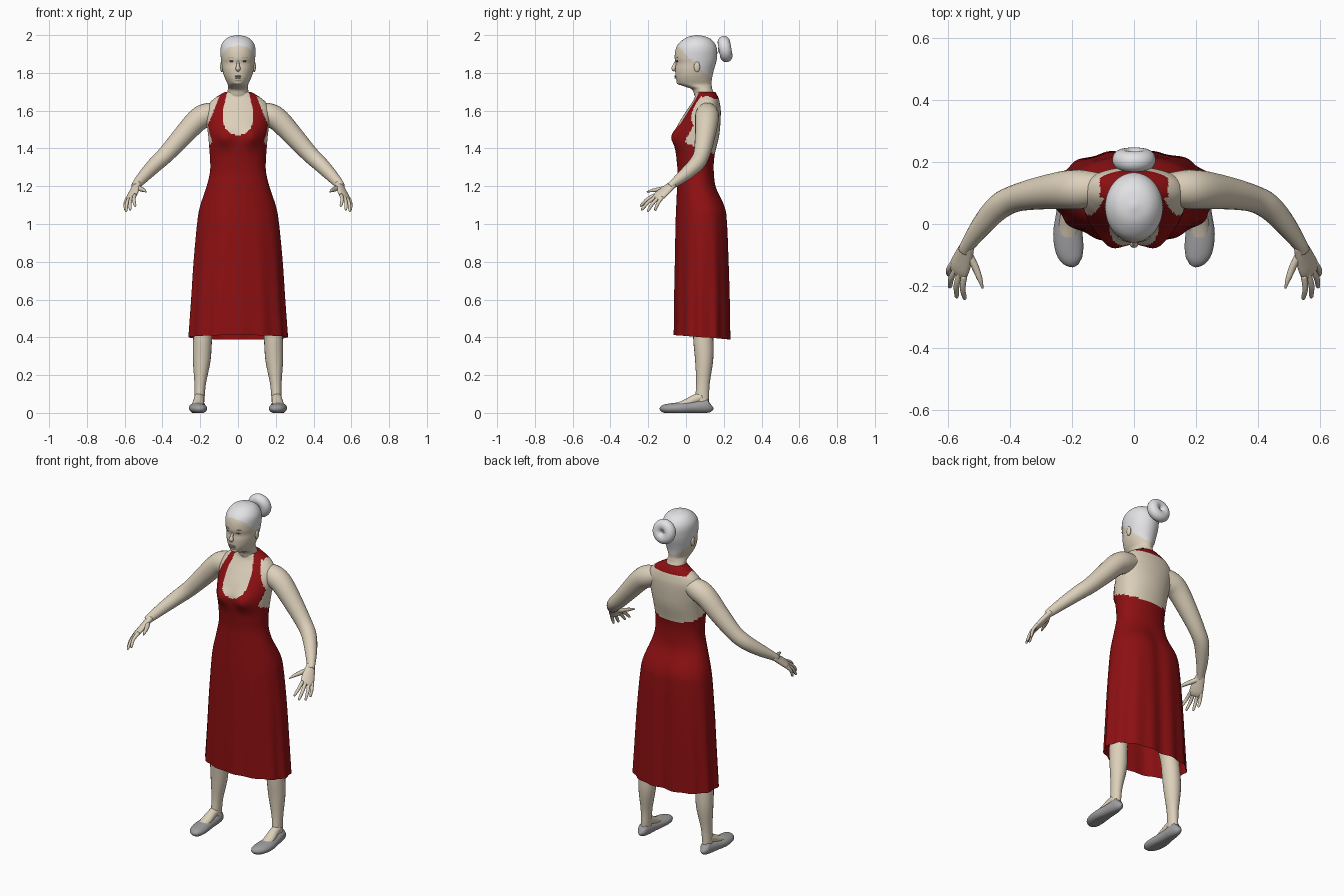
import bpy, bmesh, math
from mathutils import Vector

if "Cube" in bpy.data.objects:
    bpy.data.objects.remove(bpy.data.objects["Cube"], do_unlink=True)


def material(name, rgb):
    m = bpy.data.materials.new(name)
    m.use_nodes = True
    m.diffuse_color = (*rgb, 1)
    bsdf = m.node_tree.nodes["Principled BSDF"]
    bsdf.inputs["Base Color"].default_value = (*rgb, 1)
    bsdf.inputs["Roughness"].default_value = 0.7
    return m


SKIN = material("skin", (0.72, 0.63, 0.49))
RED = material("red cloth", (0.27, 0.005, 0.006))
HAIR = material("white hair", (0.76, 0.76, 0.78))
SHOE = material("grey shoe", (0.34, 0.34, 0.35))
DARK = material("dark eye", (0.13, 0.13, 0.14))
LIP = material("lip", (0.46, 0.36, 0.29))


def spline(rows, steps):
    """Catmull-Rom resampling of rows of numbers."""
    out = []
    for i in range(len(rows) - 1):
        a, b, c, d = (rows[min(max(i + k, 0), len(rows) - 1)] for k in (-1, 0, 1, 2))
        for s in range(steps):
            t = s / steps
            out.append([q + 0.5 * t * (r - p + t * (2 * p - 5 * q + 4 * r - w + t * (3 * (q - r) + w - p)))
                        for p, q, r, w in zip(a, b, c, d)])
    return out + [list(rows[-1])]


def skin_rings(name, rings, mats, rule=None, cap_start=True):
    """Joins rings of points into a smooth surface, coloured by a rule on face centres."""
    bm = bmesh.new()
    loops = [[bm.verts.new(p) for p in ring] for ring in rings]
    n = len(loops[0])
    for lo, hi in zip(loops, loops[1:]):
        for i in range(n):
            j = (i + 1) % n
            bm.faces.new((lo[i], lo[j], hi[j], hi[i]))
    bm.faces.new(loops[-1])
    if cap_start:
        bm.faces.new(loops[0][::-1])
    bmesh.ops.recalc_face_normals(bm, faces=bm.faces)
    for f in bm.faces:
        f.smooth = True
        if rule:
            f.material_index = rule(f.calc_center_median())
    me = bpy.data.meshes.new(name)
    bm.to_mesh(me)
    bm.free()
    for m in mats:
        me.materials.append(m)
    ob = bpy.data.objects.new(name, me)
    bpy.context.collection.objects.link(ob)
    return ob


def tube(name, pts, mat, side=1, wide=(1, 0, 0), steps=4, n=20):
    """Elliptical tube through rows of x, y, z, wide radius, thin radius."""
    rows = spline(pts, steps)
    rings = []
    for i, row in enumerate(rows):
        t = Vector(rows[min(i + 1, len(rows) - 1)][:3]) - Vector(rows[max(i - 1, 0)][:3])
        t.normalize()
        u = Vector(wide)
        u = (u - t * u.dot(t)).normalized()
        v = t.cross(u)
        ring = []
        for k in range(n):
            a = math.tau * k / n
            p = Vector(row[:3]) + u * row[3] * math.cos(a) + v * row[4] * math.sin(a)
            ring.append((p.x * side, p.y, max(p.z, 0)))
        rings.append(ring)
    return skin_rings(name, rings, [mat])


def blob(name, mat, loc, size, rot=(0, 0, 0)):
    bpy.ops.mesh.primitive_uv_sphere_add(segments=16, ring_count=10, location=loc, rotation=rot)
    ob = bpy.context.object
    ob.name = name
    ob.scale = size
    ob.data.materials.append(mat)
    bpy.ops.object.shade_smooth()
    return ob


# Torso and dress: height, half width, front y, back y
body = [(0.40, .260, -.062, .238), (0.60, .247, -.061, .236), (0.80, .235, -.058, .231),
        (1.00, .217, -.055, .224), (1.09, .202, -.052, .212), (1.20, .166, -.047, .160),
        (1.28, .148, -.045, .147), (1.36, .149, -.052, .151), (1.46, .157, -.064, .174),
        (1.53, .165, -.040, .182), (1.60, .168, .003, .184), (1.64, .150, .030, .179),
        (1.67, .118, .046, .171), (1.70, .068, .050, .155)]


def body_ring(z, rx, front, back, n=128):
    cy, ry = (front + back) / 2, (back - front) / 2
    loose = min(max((1.1 - z) / 0.7, 0), 1)
    ring = []
    for k in range(n):
        a = math.tau * k / n
        c, s = math.cos(a), math.sin(a)
        fold = 1 + 0.022 * loose * math.cos(13 * a + 1)
        x = rx * c * fold
        power = 0.8 if s > 0 else 1
        y = cy + ry * math.copysign(abs(s) ** power, s) * fold
        if s < 0:  # bust
            y -= 0.026 * math.exp(-((abs(x) - .075) / .045) ** 2 - ((z - 1.46) / .05) ** 2)
        elif z < 1.25:  # seat
            y -= 0.012 * math.exp(-(x / .05) ** 2) * min(1, (1.25 - z) * 6)
        hem = -0.012 * s * max(0, 1 - (z - 0.4) / 0.2)
        ring.append((x, y, z + hem))
    return ring


def dress_rule(p):
    x, y, z = abs(p.x), p.y, p.z
    if y > .085 and z > 1.66 and x < .11:      # band behind the neck
        return 1
    if y < (z - 1.45) * .55 and z > 1.40:      # bust and straps
        drop = max(0, (1.56 - z) / .09)
        neck = .082 * math.sqrt(max(0, 1 - drop * drop)) - max(0, z - 1.6) * .25
        return int(neck < x < .168 - max(0, z - 1.5) * .40)
    return int(z < 1.37 + max(0, .15 - y) * .4)  # low back


skin_rings("torso_and_dress", [body_ring(*r) for r in spline(body, 10)],
           [SKIN, RED], dress_rule, cap_start=False)

# Head and neck: height, half width, front y, back y
head = [(1.64, .075, .06, .165), (1.68, .060, .045, .153), (1.712, .054, .032, .140),
        (1.727, .053, -.005, .137), (1.742, .055, -.040, .135), (1.765, .066, -.052, .137),
        (1.79, .076, -.056, .141), (1.82, .083, -.057, .149), (1.85, .087, -.054, .158),
        (1.88, .091, -.060, .164), (1.92, .093, -.056, .165), (1.95, .087, -.043, .156),
        (1.975, .070, -.017, .136), (1.991, .046, .012, .108), (2.0, .008, .05, .066)]


def oval(z, rx, front, back, n=64):
    cy, ry = (front + back) / 2, (back - front) / 2
    return [(rx * math.cos(math.tau * k / n), cy + ry * math.sin(math.tau * k / n), z) for k in range(n)]


skin_rings("head", [oval(*r) for r in spline(head, 6)], [SKIN, HAIR],
           lambda p: int(p.z + p.y > 1.897 and p.z > 1.76))

# Hair bun
bpy.ops.mesh.primitive_torus_add(major_segments=40, minor_segments=20, major_radius=.037,
                                 minor_radius=.033, location=(0, .207, 1.926),
                                 rotation=(math.radians(-80), 0, 0))
bun = bpy.context.object
bun.name = "hair_bun"
bun.data.materials.append(HAIR)
bpy.ops.object.shade_smooth()
blob("bun_centre", HAIR, (0, .195, 1.924), (.03, .026, .03))

# Face
tube("nose", [(0, -.052, 1.862, .006, .006), (0, -.060, 1.84, .008, .010),
              (0, -.066, 1.822, .014, .011), (0, -.058, 1.811, .007, .005)], SKIN, n=12)
blob("upper_lip", LIP, (0, -.056, 1.782, ), (.021, .006, .004))
blob("lower_lip", LIP, (0, -.055, 1.774), (.017, .006, .004))
blob("chin", SKIN, (0, -.030, 1.752), (.027, .021, .016))

for side, label in ((1, "left"), (-1, "right")):
    turn = (0, 0, side * .35)
    blob(label + "_eye", DARK, (side * .034, -.047, 1.862), (.013, .004, .004), turn)
    blob(label + "_brow", LIP, (side * .036, -.050, 1.883), (.019, .004, .002), turn)
    blob(label + "_ear", SKIN, (side * .086, .058, 1.832), (.009, .016, .028))

    # Arm
    tube(label + "_arm", [(.09, .115, 1.60, .045, .045), (.165, .112, 1.578, .062, .062),
                          (.22, .110, 1.545, .062, .060), (.30, .100, 1.458, .053, .053),
                          (.38, .083, 1.370, .044, .045), (.435, .055, 1.318, .042, .041),
                          (.49, -.005, 1.262, .034, .034), (.535, -.068, 1.212, .022, .025),
                          (.545, -.085, 1.198, .021, .021)], SKIN, side, wide=(0, 1, 0))

    # Hand
    across = Vector((-.64, -.74, .21))
    tube(label + "_palm", [(.534, -.066, 1.213, .023, .018), (.548, -.105, 1.180, .033, .017),
                           (.563, -.143, 1.148, .038, .015), (.572, -.160, 1.132, .030, .008)],
         SKIN, side, wide=across)
    tips = ((.598, -.165, 1.072), (.594, -.205, 1.066), (.572, -.238, 1.074), (.545, -.243, 1.094))
    for i, tip in enumerate(tips):
        base = Vector((.564, -.146, 1.147)) + across * (-.028 + .0185 * i)
        mid = base.lerp(Vector(tip), .5) + Vector((.006, -.002, .006))
        tube(label + "_finger_" + str(i + 1), [(*base, .010, .010), (*mid, .0095, .009),
             (*base.lerp(Vector(tip), .92), .007, .007), (*tip, .002, .002)], SKIN, side, across, n=10)
    tube(label + "_thumb", [(.540, -.085, 1.195, .014, .014), (.515, -.130, 1.185, .013, .012),
                            (.497, -.175, 1.178, .009, .009), (.487, -.207, 1.170, .003, .003)],
         SKIN, side, across, n=10)

    # Leg and instep
    tube(label + "_leg", [(.120, .085, .98, .085, .085), (.150, .085, .70, .075, .078),
                          (.180, .088, .48, .052, .054), (.188, .092, .38, .050, .053),
                          (.192, .096, .28, .047, .048), (.200, .090, .16, .031, .036),
                          (.203, .086, .09, .027, .036), (.206, .085, .04, .026, .036)], SKIN, side)
    tube(label + "_instep", [(.205, .085, .085, .026, .026), (.207, .045, .070, .027, .026),
                             (.210, .000, .050, .031, .022), (.212, -.045, .035, .03, .018)], SKIN, side)

    # Shoe
    tube(label + "_shoe", [(.208, .132, .045, .010, .022), (.208, .122, .040, .026, .036),
                           (.208, .085, .034, .035, .036), (.211, .030, .029, .040, .032),
                           (.213, -.030, .025, .047, .031), (.207, -.085, .023, .045, .027),
                           (.196, -.118, .022, .032, .021), (.188, -.135, .021, .010, .008)],
         SHOE, side, n=28)
